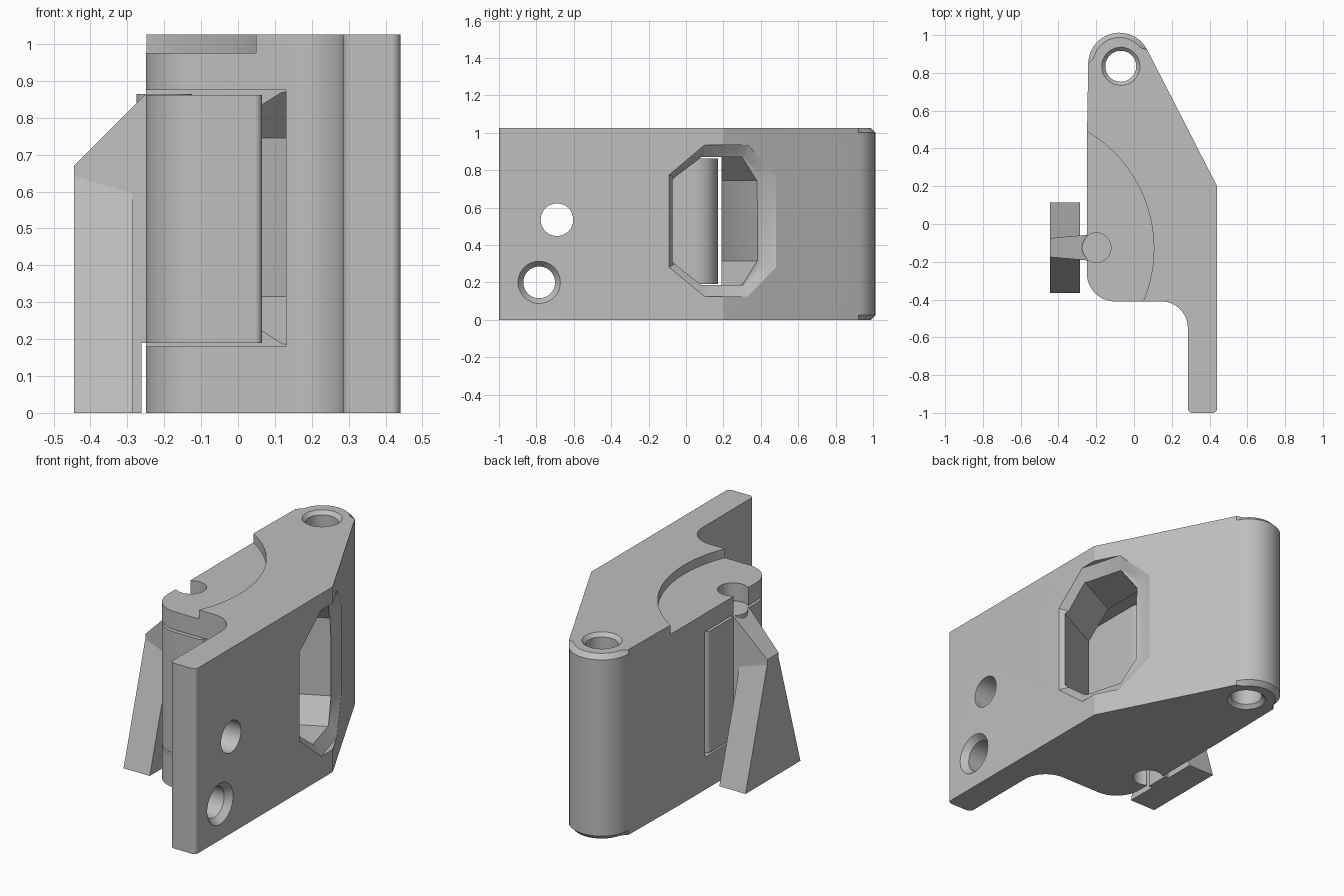
import bpy, bmesh, math
from mathutils import Vector

cube = bpy.data.objects.get("Cube")
if cube:
    bpy.data.objects.remove(cube, do_unlink=True)

grey = bpy.data.materials.new("plain_grey")
grey.use_nodes = True
colour = (0.52, 0.52, 0.52, 1)
grey.diffuse_color = colour
grey.node_tree.nodes["Principled BSDF"].inputs["Base Color"].default_value = colour


def make(name, bm):
    bmesh.ops.recalc_face_normals(bm, faces=bm.faces)
    me = bpy.data.meshes.new(name)
    bm.to_mesh(me)
    bm.free()
    me.materials.append(grey)
    ob = bpy.data.objects.new(name, me)
    bpy.context.collection.objects.link(ob)
    return ob


def loft(name, rings, bevel=0):
    """Skin matching rings of points, cap both ends, optionally chamfer the caps."""
    bm = bmesh.new()
    loops = [[bm.verts.new(p) for p in ring] for ring in rings]
    n = len(loops[0])
    caps = [bm.faces.new(loops[0][::-1]), bm.faces.new(loops[-1])]
    for low, high in zip(loops, loops[1:]):
        for i in range(n):
            j = (i + 1) % n
            bm.faces.new((low[i], low[j], high[j], high[i]))
    if bevel:
        edges = list({e for f in caps for e in f.edges})
        bmesh.ops.bevel(bm, geom=edges, offset=bevel, segments=1, affect='EDGES')
    return make(name, bm)


def rounded(corners, steps=14):
    """Outline from (x, y, radius) corners, each replaced by a tangent arc."""
    out = []
    for i, (x, y, r) in enumerate(corners):
        p = Vector((x, y))
        if not r:
            out.append(p)
            continue
        a = (Vector(corners[i - 1][:2]) - p).normalized()
        b = (Vector(corners[(i + 1) % len(corners)][:2]) - p).normalized()
        half = a.angle(b) / 2
        centre = p + (a + b).normalized() * (r / math.sin(half))
        start = p + a * (r / math.tan(half)) - centre
        end = p + b * (r / math.tan(half)) - centre
        sweep = math.pi - 2 * half
        for k in range(steps + 1):
            t = k / steps
            out.append(centre + (start * math.sin((1 - t) * sweep)
                                 + end * math.sin(t * sweep)) / math.sin(sweep))
    return out


def prism(name, outline, z0, z1, bevel=0):
    return loft(name, [[(x, y, z) for x, y in outline] for z in (z0, z1)], bevel)


def box(name, x0, x1, y0, y1, z0, z1):
    return prism(name, [(x0, y0), (x1, y0), (x1, y1), (x0, y1)], z0, z1)


def lathe(name, centre, axis, profile, n=48):
    """Round part from (radius, position along axis) pairs."""
    a, b = centre
    rings = []
    for r, h in profile:
        ring = []
        for k in range(n):
            t = math.tau * k / n
            u, v = a + r * math.cos(t), b + r * math.sin(t)
            ring.append((u, v, h) if axis == 'z' else (h, u, v))
        rings.append(ring)
    return loft(name, rings)


def cut(target, cutter):
    mod = target.modifiers.new("cut", 'BOOLEAN')
    mod.operation = 'DIFFERENCE'
    mod.solver = 'EXACT'
    mod.object = cutter
    bpy.context.view_layer.objects.active = target
    bpy.ops.object.modifier_apply(modifier=mod.name)
    bpy.data.objects.remove(cutter, do_unlink=True)


TOP = 1.025

# Main housing with mounting plate and rounded pin end
body = prism("housing", rounded([
    (-0.25, -0.41, 0.15), (0.285, -0.41, 0.14), (0.285, -1, 0.025),
    (0.44, -1, 0.025), (0.44, 0.2, 0.03), (-0.231, 1.51, 0.165), (-0.25, 0.4, 0)]),
    0, TOP, 0.025)

# Round recess in the top, and the slot for the rotor
cut(body, lathe("recess", (-0.615, -0.13), 'z', [(0.72, 0.975), (0.72, 1.2)], 128))
cut(body, box("slot", -0.4, 0.13, -0.6, 0.19, 0.18, 0.875))

# Keyhole that opens to the side
bead = (-0.2, -0.125)
cut(body, lathe("keyhole", bead, 'z', [(0.078, -0.1), (0.078, 1.2)]))
cut(body, box("keyhole_mouth", -0.4, -0.2, -0.19, -0.06, -0.1, 1.2))

# Pin hole, countersunk at both ends
cut(body, lathe("pin_hole", (-0.07, 0.835), 'z', [
    (0.12, -0.02), (0.082, 0.02), (0.082, TOP - 0.02), (0.12, TOP + 0.02)]))

# Two screw holes, the lower one countersunk
cut(body, lathe("upper_hole", (-0.69, 0.535), 'x', [(0.087, 0.1), (0.087, 0.6)]))
cut(body, lathe("lower_hole", (-0.785, 0.2), 'x', [
    (0.085, 0.1), (0.085, 0.405), (0.113, 0.44), (0.113, 0.6)]))


# Octagonal window running in square to the slanted face
def octagon(y, z):
    return [(y[0], z[1]), (y[1], z[0]), (y[2], z[0]), (y[3], z[1]),
            (y[3], z[2]), (y[2], z[3]), (y[1], z[3]), (y[0], z[2])]


def surface(y):
    return 0.44 - max(0, y - 0.2) * 0.512


inner = octagon((-0.06, 0.1, 0.35, 0.45), (0.187, 0.315, 0.745, 0.87))
cut(body, loft("window", [[(x, y + (x - 0.44) * 0.5, z) for y, z in inner]
                          for x in (-0.1, 0.5)]))
outer = octagon((-0.09, 0.1, 0.33, 0.48), (0.125, 0.28, 0.775, 0.935))
lip = octagon((-0.06, 0.1, 0.31, 0.4), (0.187, 0.3, 0.76, 0.87))
cut(body, loft("window_chamfer", [
    [(surface(y) - 0.045, y, z) for y, z in lip],
    [(surface(y), y, z) for y, z in outer],
    [(surface(y) + 0.1, y, z) for y, z in outer]]))

# Rotor held in the slot
rotor = prism("rotor", rounded([
    (-0.25, -0.41, 0.15), (0.065, -0.41, 0.02),
    (0.065, 0.17, 0.12), (-0.25, 0.17, 0.03)]), 0.19, 0.862)

# Lever: bead, tapered neck and wedge-shaped paddle
lever_bead = lathe("lever_bead", bead, 'z', [(0.075, 0.19), (0.075, 0.865)])
side = [(-0.445, 0), (-0.262, 0), (-0.262, 0.19), (-0.2, 0.19),
        (-0.2, 0.865), (-0.25, 0.865), (-0.445, 0.67)]
mid = -0.125
neck = loft("lever_neck", [[(x, mid + s * (0.05 + 0.09 * (x + 0.445)), z)
                            for x, z in side] for s in (-1, 1)])
paddle = loft("lever_paddle", [
    [(-0.445, mid - h, z), (-0.285, mid - h, z), (-0.285, mid + h, z), (-0.445, mid + h, z)]
    for h, z in ((0.24, 0), (0.042, 0.67))])

# Smooth the round surfaces
bpy.ops.object.select_all(action='DESELECT')
for ob in (body, rotor, lever_bead):
    ob.select_set(True)
bpy.context.view_layer.objects.active = body
bpy.ops.object.shade_smooth_by_angle(angle=math.radians(30))
